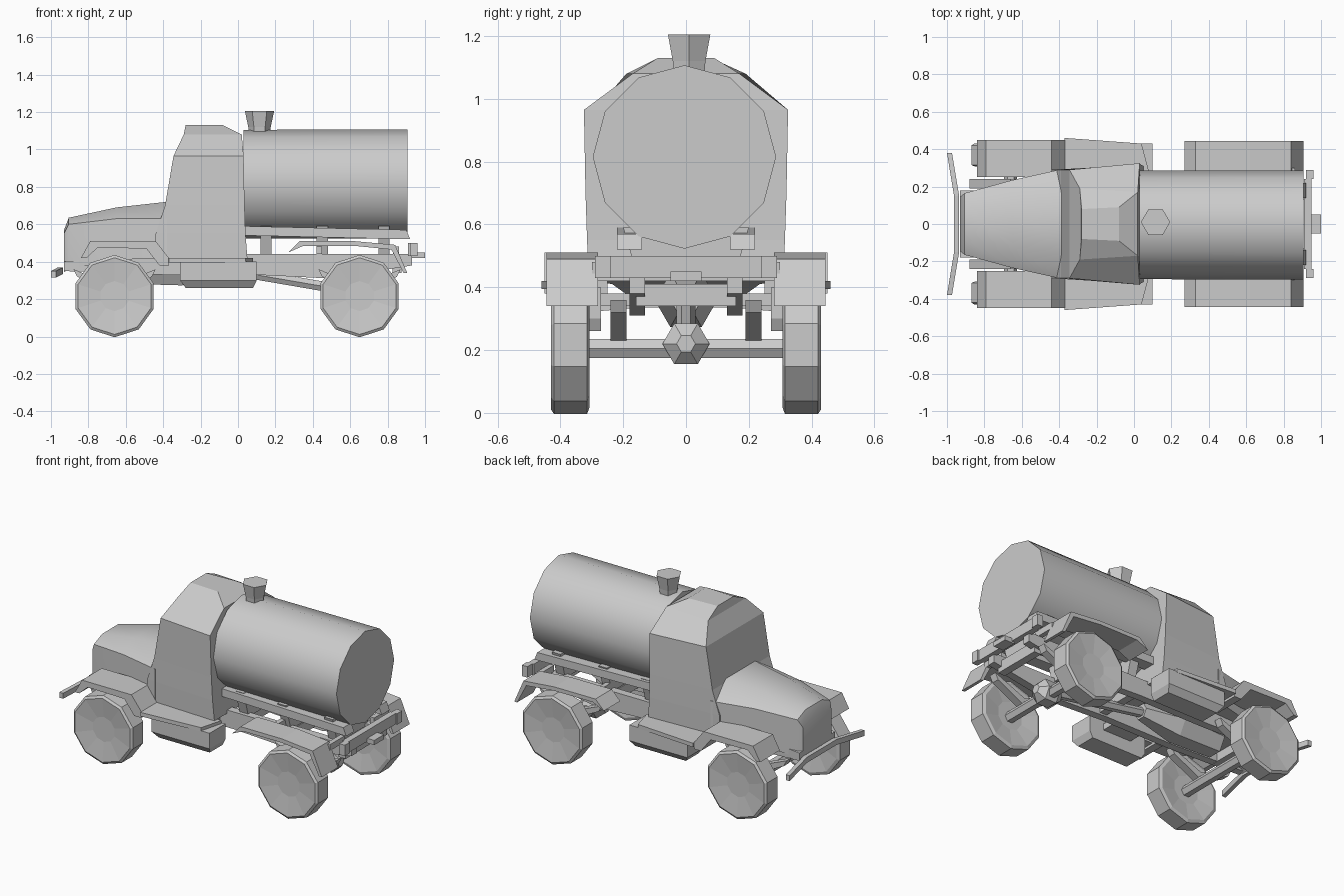
import bpy, bmesh, math
from mathutils import Vector

if "Cube" in bpy.data.objects:
    bpy.data.objects.remove(bpy.data.objects["Cube"])


def finish(name, bm, smooth=0):
    bmesh.ops.recalc_face_normals(bm, faces=bm.faces)
    me = bpy.data.meshes.new(name)
    bm.to_mesh(me)
    bm.free()
    if smooth:
        me.shade_smooth()
        me.set_sharp_from_angle(angle=math.radians(smooth))
    ob = bpy.data.objects.new(name, me)
    bpy.context.collection.objects.link(ob)
    return ob


def loft(name, rings, smooth=0):
    """Skin a list of equal-length point rings and cap both ends."""
    bm = bmesh.new()
    vs = [[bm.verts.new(p) for p in r] for r in rings]
    n = len(vs[0])
    for a, b in zip(vs, vs[1:]):
        for i in range(n):
            j = (i + 1) % n
            bm.faces.new((a[i], a[j], b[j], b[i]))
    bm.faces.new(vs[0])
    bm.faces.new(vs[-1])
    return finish(name, bm, smooth)


def box(name, x, y, z):
    return loft(name, [[(x[0], y[0], k), (x[1], y[0], k), (x[1], y[1], k), (x[0], y[1], k)]
                       for k in z])


def side_profile(name, pts, y0, y1):
    return loft(name, [[(x, y, z) for x, z in pts] for y in (y0, y1)])


def lathe(name, axis, centre, stations, sides, smooth=0, turn=0.0):
    """Stations are (offset along axis, radius)."""
    rings = []
    for t, r in stations:
        ring = []
        for i in range(sides):
            a = 2 * math.pi * (i + turn) / sides
            c, s = r * math.cos(a), r * math.sin(a)
            p = {'x': (t, c, s), 'y': (c, t, s), 'z': (c, s, t)}[axis]
            ring.append(Vector(centre) + Vector(p))
        rings.append(ring)
    return loft(name, rings, smooth)


# Tank barrel with flat ends
lathe("tank", 'x', (0, -0.005, 0.815), [(0.03, 0.29), (0.905, 0.292)], 12, 35)
# Filler hatch on top of the tank
lathe("tank_hatch", 'z', (0.115, 0.01, 0), [(1.07, 0.055), (1.12, 0.06), (1.205, 0.078)], 6)

# Cab: stacked sections (front x, back x, front half width, back half width, z)
cab = [(-0.44, 0.05, 0.29, 0.31, 0.42), (-0.44, 0.04, 0.29, 0.315, 0.55),
       (-0.39, 0.035, 0.29, 0.32, 0.70), (-0.345, 0.03, 0.29, 0.325, 0.965),
       (-0.29, 0.02, 0.19, 0.17, 1.08), (-0.28, -0.08, 0.08, 0.09, 1.13)]
loft("cab", [[(f, -a, z), (b, -c, z), (b, c, z), (f, a, z)] for f, b, a, c, z in cab])

# Hood: sections (x, half width, bottom, shoulder, top)
hood = [(-0.93, 0.145, 0.345, 0.55, 0.57), (-0.905, 0.165, 0.36, 0.60, 0.635),
        (-0.65, 0.235, 0.41, 0.63, 0.69), (-0.38, 0.295, 0.42, 0.63, 0.72)]
loft("hood", [[(x, -w, b), (x, w, b), (x, w, s), (x, w * 0.5, t), (x, -w * 0.5, t), (x, -w, s)]
              for x, w, b, s, t in hood], 30)

# Bumpers and hitch
loft("front_bumper", [[(x - 0.012, y, z - 0.02), (x + 0.015, y, z - 0.02), (x + 0.015, y, z + 0.015),
                       (x - 0.012, y, z + 0.015)]
                      for x, y, z in ((-0.988, -0.38, 0.335), (-0.95, -0.15, 0.355),
                                      (-0.95, 0.15, 0.355), (-0.988, 0.38, 0.335))])
box("rear_crossbar", (0.91, 0.95), (-0.24, 0.24), (0.43, 0.50))
box("tow_hitch", (0.93, 1.0), (-0.05, 0.05), (0.42, 0.45))

# Chassis cross members, drivetrain and tank cradles
for i, x in enumerate((-0.75, 0.12, 0.45, 0.85)):
    box(f"cross_member_{i}", (x - 0.025, x + 0.025), (-0.16, 0.16), (0.34, 0.41))
lathe("gearbox", 'x', (0, 0, 0.36), [(-0.6, 0.09), (-0.3, 0.10), (-0.05, 0.05)], 6)
shaft = []
for x, z in ((-0.08, 0.36), (0.62, 0.24)):
    shaft.append([(x, 0.03 * math.cos(k * math.pi / 3), z + 0.03 * math.sin(k * math.pi / 3)) for k in range(6)])
loft("drive_shaft", shaft)
lathe("rear_differential", 'x', (0.65, 0, 0.22), [(-0.09, 0.03), (-0.04, 0.075), (0.04, 0.075), (0.08, 0.03)], 6)
for i, x in enumerate((0.15, 0.45, 0.78)):
    loft(f"tank_cradle_{i}", [[(x - 0.03, -a, z), (x + 0.03, -a, z), (x + 0.03, a, z), (x - 0.03, a, z)]
                              for a, z in ((0.15, 0.42), (0.20, 0.59))])

# Wheels and axles
for end, x in (("front", -0.66), ("rear", 0.65)):
    lathe(f"{end}_axle", 'y', (x, 0, 0.205), [(-0.33, 0.035), (0.33, 0.035)], 6)
    for side, s in (("left", 1), ("right", -1)):
        lathe(f"{end}_wheel_{side}", 'y', (x, 0, 0.216),
              [(s * 0.325, 0.09), (s * 0.308, 0.20), (s * 0.315, 0.22), (s * 0.42, 0.22),
               (s * 0.43, 0.205), (s * 0.415, 0.08)], 10, 0, 0.5)

# Parts repeated on both sides
front_guard = [(-0.84, 0.42), (-0.79, 0.51), (-0.44, 0.51), (-0.37, 0.42), (-0.37, 0.38),
               (-0.42, 0.38), (-0.49, 0.47), (-0.75, 0.475), (-0.81, 0.42)]
rear_guard = [(0.27, 0.45), (0.33, 0.51), (0.62, 0.51), (0.84, 0.49), (0.905, 0.34),
              (0.885, 0.34), (0.82, 0.465), (0.62, 0.485), (0.35, 0.485)]
rail = [(-0.93, 0.35), (-0.93, 0.40), (-0.4, 0.44), (0.93, 0.44), (0.93, 0.38), (0.5, 0.31),
        (0.1, 0.33), (-0.4, 0.33)]
for side, s in (("left", 1), ("right", -1)):
    side_profile(f"front_fender_{side}", front_guard, s * 0.25, s * 0.45)
    side_profile(f"rear_fender_{side}", rear_guard, s * 0.28, s * 0.445)
    side_profile(f"chassis_rail_{side}", rail, s * 0.13, s * 0.18)
    # Running board, narrowing towards the back of the cab
    loft(f"running_board_{side}", [[(-0.42, s * 0.28, z), (0.08, s * 0.28, z), (0.04, s * 0.43, z),
                                    (-0.37, s * 0.46, z)] for z in (0.395, 0.42)])
    # Tapered locker below the running board
    loft(f"side_locker_{side}", [[(a, s * 0.27, z), (b, s * 0.27, z), (b, s * w, z), (a, s * w, z)]
                                 for a, b, w, z in ((-0.28, 0.08, 0.40, 0.26), (-0.31, 0.10, 0.43, 0.30),
                                                    (-0.31, 0.10, 0.43, 0.40))])
    box(f"locker_bracket_{side}", (-0.2, 0.0), (s * 0.17, s * 0.28), (0.34, 0.38))
    # Leaf springs
    for end, x in (("front", -0.66), ("rear", 0.65)):
        side_profile(f"{end}_spring_{side}",
                     [(x - 0.22, 0.36), (x, 0.27), (x + 0.22, 0.36), (x + 0.2, 0.32), (x, 0.22), (x - 0.2, 0.32)],
                     s * 0.19, s * 0.24)
    # Side rail under the tank and rear fender stays
    side_profile(f"tank_side_rail_{side}", [(0.04, 0.54), (0.04, 0.59), (0.90, 0.57), (0.92, 0.52)],
                 s * 0.14, s * 0.22)
    for i, x in enumerate((0.42, 0.83)):
        box(f"fender_stay_{i}_{side}", (x, x + 0.03), (s * 0.15, s * 0.30), (0.44, 0.48))
    # Rear lamp
    box(f"rear_lamp_{side}", (0.92, 0.96), (s * 0.24, s * 0.29), (0.43, 0.50))
